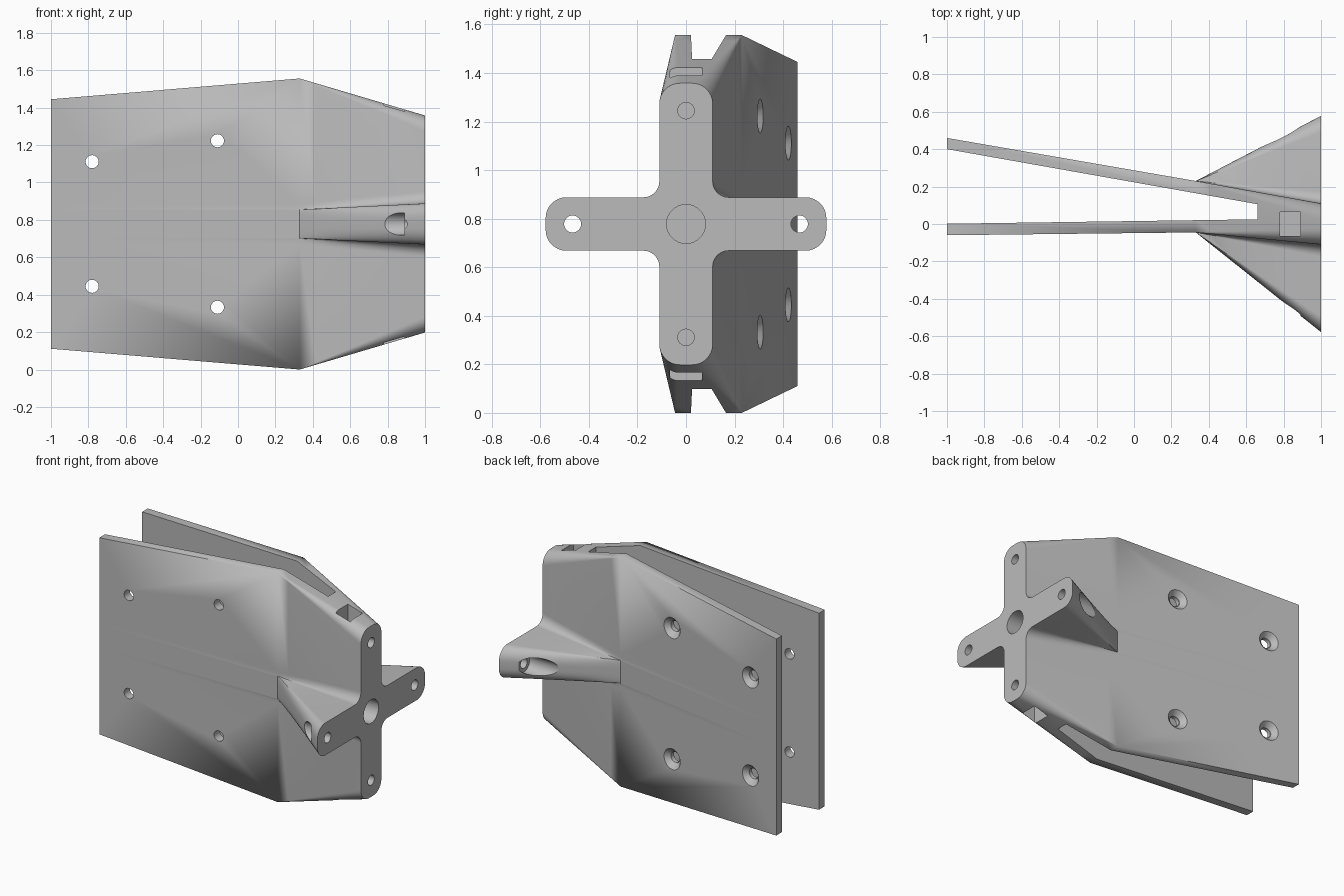
import bpy, bmesh, math
from mathutils import Vector

if "Cube" in bpy.data.objects:
    bpy.data.objects.remove(bpy.data.objects["Cube"])

ZC = 0.778      # height of the symmetry plane
H0 = 0.778      # half height where plates meet the hub

grey = bpy.data.materials.new("plain grey")
grey.diffuse_color = (0.5, 0.5, 0.5, 1)
grey.use_nodes = True
grey.node_tree.nodes["Principled BSDF"].inputs["Base Color"].default_value = grey.diffuse_color


def arc(cy, cz, r, a0, a1, n=8):
    angs = [math.radians(a0 + (a1 - a0) * i / n) for i in range(n + 1)]
    return [(cy + r * math.cos(a), cz + r * math.sin(a)) for a in angs]


# One quarter of the cross-shaped flange: arm tip, inner fillet, upright end
A, W, U, R, F = 0.578, 0.11, 0.58, 0.085, 0.065
tip = arc(A - R, W - R, R, 0, 90)
fillet = arc(W + F, W + F, F, 270, 180)
end = arc(W - R, U - R, R, 0, 90)
flange_q = tip + fillet + end


def full(quarter):
    """Mirror a quarter outline into a closed loop."""
    top = quarter + [(-y, z) for y, z in reversed(quarter)]
    return top + [(-y, -z) for y, z in top]


def wall_ring(x, y_front, y_back, half):
    """The flange outline flattened onto a plain rectangle."""
    q = ([(1, z * 0.7) for y, z in tip]
         + [(1, W * 0.7 + (z - W) * 0.5) for y, z in fillet]
         + [(1, half)] * len(end))
    return [Vector((x, y_back if s > 0 else y_front, ZC + z)) for s, z in full(q)]


def loft(name, rings):
    """Skin closed rings, welding points that coincide."""
    bm = bmesh.new()
    seen = {}

    def vert(p):
        key = tuple(round(c, 5) for c in p)
        if key not in seen:
            seen[key] = bm.verts.new(p)
        return seen[key]

    def face(points):
        vs = []
        for p in points:
            v = vert(p)
            if v not in vs:
                vs.append(v)
        if len(vs) > 2:
            bm.faces.new(vs)

    n = len(rings[0])
    for a, b in zip(rings, rings[1:]):
        for i in range(n):
            j = (i + 1) % n
            face((a[i], a[j], b[j], b[i]))
    face(rings[0])
    face(rings[-1])
    bmesh.ops.recalc_face_normals(bm, faces=bm.faces)
    me = bpy.data.meshes.new(name)
    bm.to_mesh(me)
    bm.free()
    ob = bpy.data.objects.new(name, me)
    bpy.context.collection.objects.link(ob)
    return ob


# Body: wedge block blending into the cross flange
rear = wall_ring(-1, -0.06, 0.46, 0.667)
joint = wall_ring(0.33, -0.045, 0.23, H0)
flange = [Vector((1, y, ZC + z)) for y, z in full(flange_q)]
steps = 8
rings = [rear] + [[p.lerp(q, i / steps) for p, q in zip(joint, flange)]
                  for i in range(steps + 1)]
body = loft("bracket_body", rings)
body.data.materials.append(grey)


def cut(cutter):
    cutter.hide_render = True
    m = body.modifiers.new(cutter.name, 'BOOLEAN')
    m.operation = 'DIFFERENCE'
    m.solver = 'EXACT'
    m.object = cutter
    bpy.context.view_layer.objects.active = body
    bpy.ops.object.modifier_apply(modifier=m.name)
    bpy.data.objects.remove(cutter)


def rod(p, q, r0, r1=None):
    """Cut a round or conical hole from p to q."""
    p, q = Vector(p), Vector(q)
    d = q - p
    rot = d.to_track_quat('Z', 'Y')
    def ring(c, r):
        return [c + rot @ Vector((r * math.cos(t), r * math.sin(t), 0))
                for t in (2 * math.pi * i / 32 for i in range(32))]
    cut(loft("hole_cutter", [ring(p, r0), ring(q, r0 if r1 is None else r1)]))


def prism(outline, z0, z1):
    cut(loft("slot_cutter", [[Vector((x, y, z)) for x, y in outline] for z in (z0, z1)]))


# Tapered slot that separates the two plates
prism([(-1.1, 0.0), (0.66, 0.025), (0.66, 0.106), (-1.1, 0.418)], -1, 3)

# Flange holes: centre, uprights with square nut pockets, arms with bolt recesses
rod((1.1, 0, ZC), (0.8, 0, ZC), 0.08)
for s in (-1, 1):
    zb = ZC + s * 0.467
    rod((1.1, 0, zb), (0.75, 0, zb), 0.034)
    prism([(0.78, -0.065), (0.89, -0.065), (0.89, 0.065), (0.78, 0.065)],
          *sorted((zb - s * 0.07, zb + s * 0.5)))
    rod((1.1, s * 0.467, ZC), (0.85, s * 0.467, ZC), 0.035)
    rod((0.89, s * 0.467, ZC), (0.5, s * 0.467, ZC), 0.06)

# Plate screw holes, countersunk on the back plate
normal = Vector((0.173, 1, 0)).normalized()
for x, dz in ((-0.78, 0.333), (-0.11, 0.445)):
    for s in (-1, 1):
        z = ZC + s * dz
        rod((x, -0.3, z), (x, 0.7, z), 0.035)
        c = Vector((x, 0.46 - 0.173 * (x + 1), z))
        rod(c + normal * 0.01, c - normal * 0.035, 0.08, 0.035)

# Smooth shading with crisp edges
bpy.ops.object.select_all(action='DESELECT')
body.select_set(True)
bpy.context.view_layer.objects.active = body
bpy.ops.object.shade_smooth_by_angle(angle=math.radians(25))
